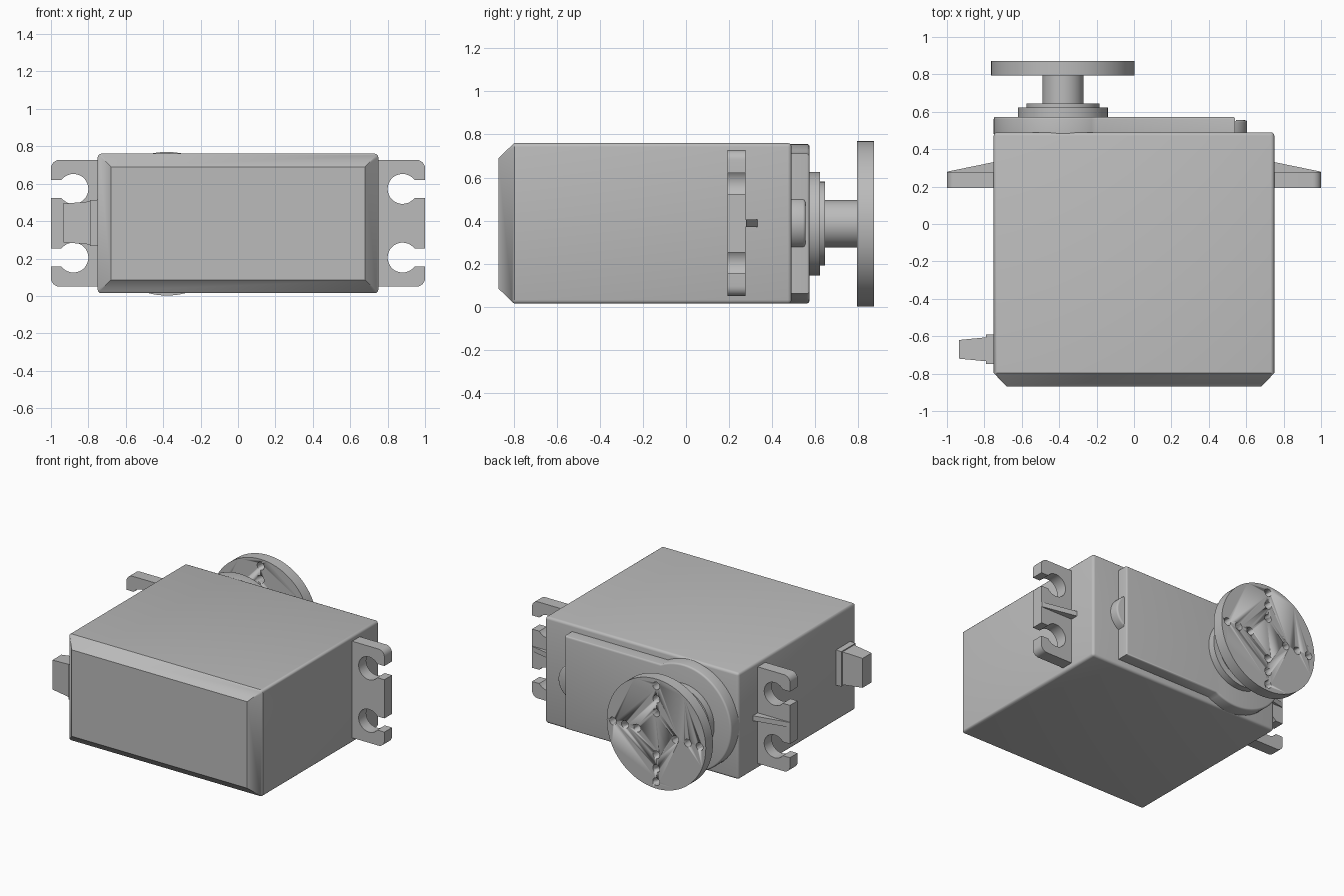
import bpy, bmesh
from math import sin, cos, radians, degrees, asin, sqrt
from mathutils import Matrix

cube = bpy.data.objects.get("Cube")
if cube:
    bpy.data.objects.remove(cube, do_unlink=True)

grey = bpy.data.materials.new("plain grey")
grey.use_nodes = True
GREY = (0.5, 0.5, 0.5, 1)
grey.diffuse_color = GREY
grey.node_tree.nodes["Principled BSDF"].inputs["Base Color"].default_value = GREY

AX, AZ = -0.38, 0.386      # output shaft axis
MID = 0.3875               # middle height of the case


def finish(name, bm, smooth=True):
    bmesh.ops.recalc_face_normals(bm, faces=bm.faces)
    mesh = bpy.data.meshes.new(name)
    bm.to_mesh(mesh)
    bm.free()
    mesh.materials.append(grey)
    ob = bpy.data.objects.new(name, mesh)
    bpy.context.collection.objects.link(ob)
    bpy.ops.object.select_all(action="DESELECT")
    ob.select_set(True)
    bpy.context.view_layer.objects.active = ob
    if smooth:
        bpy.ops.object.shade_smooth_by_angle(angle=radians(32))
    return ob


def arc(cx, cz, r, a0, a1, n):
    """Points on an arc in the x-z plane, angles in degrees."""
    angles = [radians(a0 + (a1 - a0) * i / n) for i in range(n + 1)]
    return [(cx + r * cos(a), cz + r * sin(a)) for a in angles]


def prism(name, outline, y0, y1, rim=0):
    """Extrude an x-z outline along y, optionally rounding the back rim."""
    bm = bmesh.new()
    front = [bm.verts.new((x, y0, z)) for x, z in outline]
    back = [bm.verts.new((x, y1, z)) for x, z in outline]
    bm.faces.new(front)
    cap = bm.faces.new(back)
    n = len(front)
    for i in range(n):
        j = (i + 1) % n
        bm.faces.new((front[i], front[j], back[j], back[i]))
    if rim:
        bmesh.ops.recalc_face_normals(bm, faces=bm.faces)
        bmesh.ops.bevel(bm, geom=list(cap.edges), offset=rim, segments=3,
                        profile=0.5, affect="EDGES")
    return finish(name, bm)


def loft(name, rings):
    """Skin a stack of four-cornered rings."""
    bm = bmesh.new()
    loops = [[bm.verts.new(p) for p in ring] for ring in rings]
    bm.faces.new(loops[0])
    bm.faces.new(loops[-1])
    for a, b in zip(loops, loops[1:]):
        for i in range(4):
            j = (i + 1) % 4
            bm.faces.new((a[i], a[j], b[j], b[i]))
    return finish(name, bm, smooth=False)


def disc(name, r, y0, y1, sides=64):
    return prism(name, arc(AX, AZ, r, 0, 360 * (sides - 1) / sides, sides - 1), y0, y1)


# Case: box with a chamfered front and softly rounded long and rear edges
bm = bmesh.new()
rings = []
for y, hx, hz in ((-0.87, 0.68, 0.303), (-0.797, 0.75, 0.373), (0.49, 0.75, 0.373)):
    rings.append([bm.verts.new((sx * hx, y, MID + sz * hz))
                  for sx, sz in ((-1, -1), (1, -1), (1, 1), (-1, 1))])
bm.faces.new(rings[0])
bm.faces.new(rings[-1])
for a, b in zip(rings, rings[1:]):
    for i in range(4):
        j = (i + 1) % 4
        bm.faces.new((a[i], a[j], b[j], b[i]))
bmesh.ops.recalc_face_normals(bm, faces=bm.faces)
soft = [e for e in bm.edges if max(v.co.y for v in e.verts) > 0.4]
bmesh.ops.bevel(bm, geom=soft, offset=0.018, segments=3, profile=0.5, affect="EDGES")
finish("case", bm)

# Gear cover: narrow plate with a round boss end
R, HALF = 0.37, 0.325
a = degrees(asin(HALF / R))
cover = arc(AX, AZ, R, a, 360 - a, 56) + [(0.54, AZ - HALF), (0.54, AZ + HALF)]
prism("gear_cover", cover, 0.48, 0.573, rim=0.012)

# Half-round nub at the end of the cover
prism("cover_nub", arc(0.479, MID, 0.126, -61, 61, 20), 0.48, 0.555, rim=0.012)

# Output shaft, collars
disc("large_collar", 0.24, 0.56, 0.622)
disc("small_collar", 0.195, 0.61, 0.645)
disc("output_shaft", 0.11, 0.63, 0.80, 48)

# Round horn drilled with a cross of holes
horn = disc("horn_disc", 0.384, 0.793, 0.872, 96)
bm = bmesh.new()
for dx, dz in ((1, 0), (-1, 0), (0, 1), (0, -1)):
    for d in (0.147, 0.243, 0.336):
        place = (Matrix.Translation((AX + dx * d, 0.83, AZ + dz * d))
                 @ Matrix.Rotation(radians(90), 4, "X"))
        bmesh.ops.create_cone(bm, cap_ends=True, segments=20, radius1=0.027,
                              radius2=0.027, depth=0.3, matrix=place)
cutter = finish("hole_cutter", bm)
cutter.hide_render = True
drill = horn.modifiers.new("holes", "BOOLEAN")
drill.operation, drill.solver, drill.object = "DIFFERENCE", "EXACT", cutter
bpy.context.view_layer.objects.active = horn
bpy.ops.object.modifier_apply(modifier=drill.name)
bpy.data.objects.remove(cutter, do_unlink=True)

# Mounting ears with open screw slots, each with a gusset rib
SLOT = 36.9
half = [(0.74, 0.05)] + arc(0.955, 0.095, 0.045, -90, 0, 6)
for z in (0.205, 0.572):
    hole = arc(0.88, z, 0.08, -SLOT, SLOT - 360, 28)
    half += [(1.0, hole[0][1])] + hole + [(1.0, hole[-1][1])]
half += arc(0.955, 0.682, 0.045, 0, 90, 6) + [(0.74, 0.727)]
for side, s in (("left", 1), ("right", -1)):
    prism(side + "_ear", [(s * x, z) for x, z in half], 0.193, 0.277)
    bm = bmesh.new()
    lo, hi = [[bm.verts.new((s * x, y, z)) for x, y in
               ((0.74, 0.26), (0.998, 0.26), (0.998, 0.28), (0.74, 0.333))]
              for z in (0.37, 0.405)]
    bm.faces.new(lo)
    bm.faces.new(hi)
    for i in range(4):
        j = (i + 1) % 4
        bm.faces.new((lo[i], lo[j], hi[j], hi[i]))
    finish(side + "_ear_rib", bm, smooth=False)


# Cable boot: flange and tapered sleeve
def boot_ring(x, hy, hz):
    return [(x, -0.67 + sy * hy, 0.39 + sz * hz)
            for sy, sz in ((-1, -1), (1, -1), (1, 1), (-1, 1))]


loft("cable_flange", [boot_ring(-0.74, 0.078, 0.125), boot_ring(-0.79, 0.078, 0.122)])
loft("cable_sleeve", [boot_ring(-0.78, 0.065, 0.116), boot_ring(-0.935, 0.05, 0.103)])
